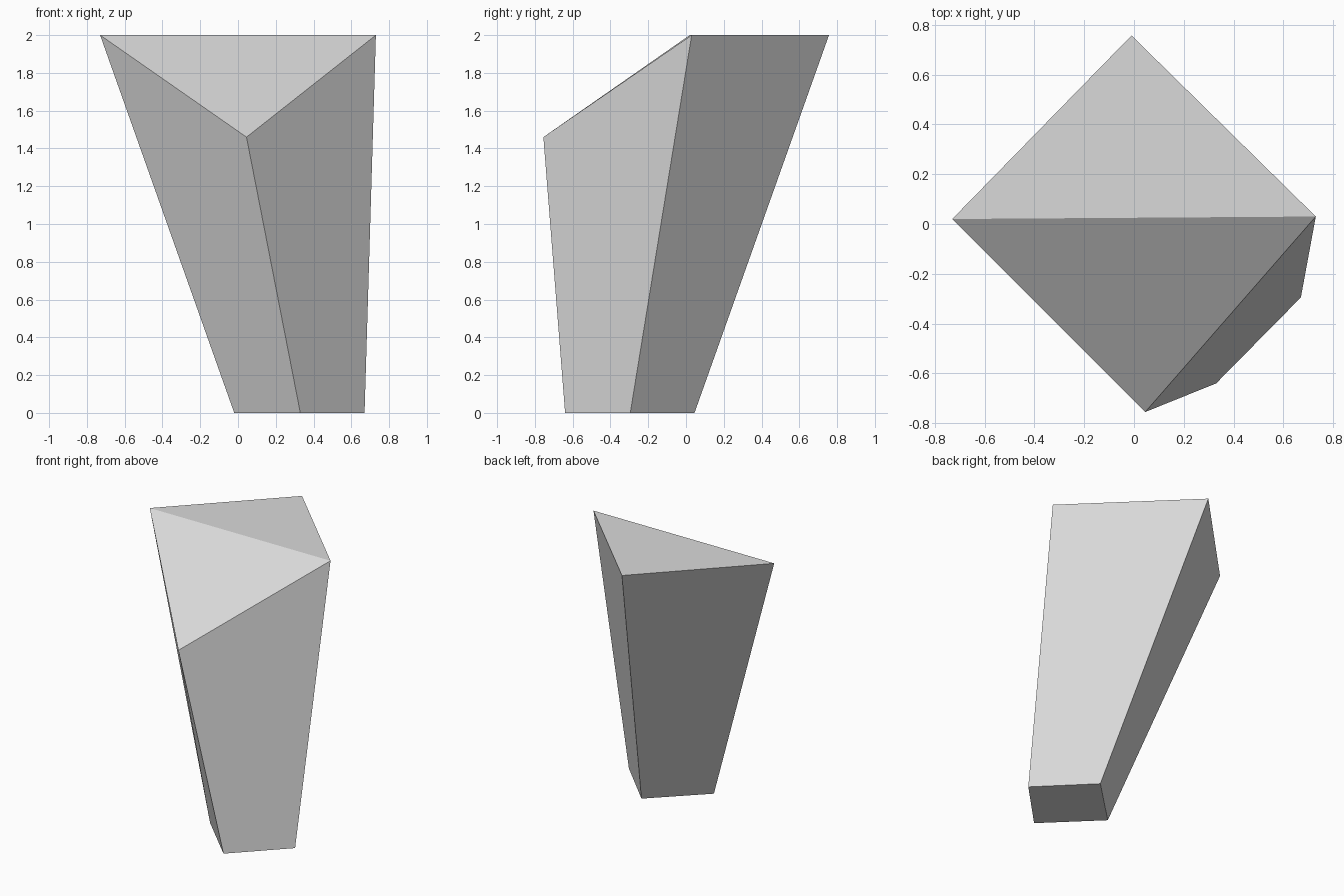
import bpy
import bmesh

cube = bpy.data.objects.get("Cube")
if cube:
    bpy.data.objects.remove(cube, do_unlink=True)

# Single pale grey material
grey = bpy.data.materials.new("pale grey")
grey.use_nodes = True
colour = (0.7, 0.7, 0.7, 1)
grey.diffuse_color = colour
grey.node_tree.nodes["Principled BSDF"].inputs["Base Color"].default_value = colour

# Corner rings, in the order front, right, back, left
base_ring = [(0.33, -0.64, 0), (0.67, -0.295, 0), (0.33, 0.045, 0), (-0.02, -0.295, 0)]
top_ring = [(0.045, -0.755, 1.46), (0.73, 0.03, 2), (-0.01, 0.757, 2), (-0.73, 0.02, 2)]

# Leaning, flaring block with a sloped front facet on top
bm = bmesh.new()
low = [bm.verts.new(p) for p in base_ring]
high = [bm.verts.new(p) for p in top_ring]
bm.faces.new(low[::-1])
for i in range(4):
    j = (i + 1) % 4
    bm.faces.new((low[i], low[j], high[j], high[i]))
front, right, back, left = high
bm.faces.new((front, right, left))
bm.faces.new((right, back, left))
bmesh.ops.recalc_face_normals(bm, faces=bm.faces)

mesh = bpy.data.meshes.new("tapered_block")
bm.to_mesh(mesh)
bm.free()
mesh.materials.append(grey)
block = bpy.data.objects.new("tapered_block", mesh)
bpy.context.collection.objects.link(block)
